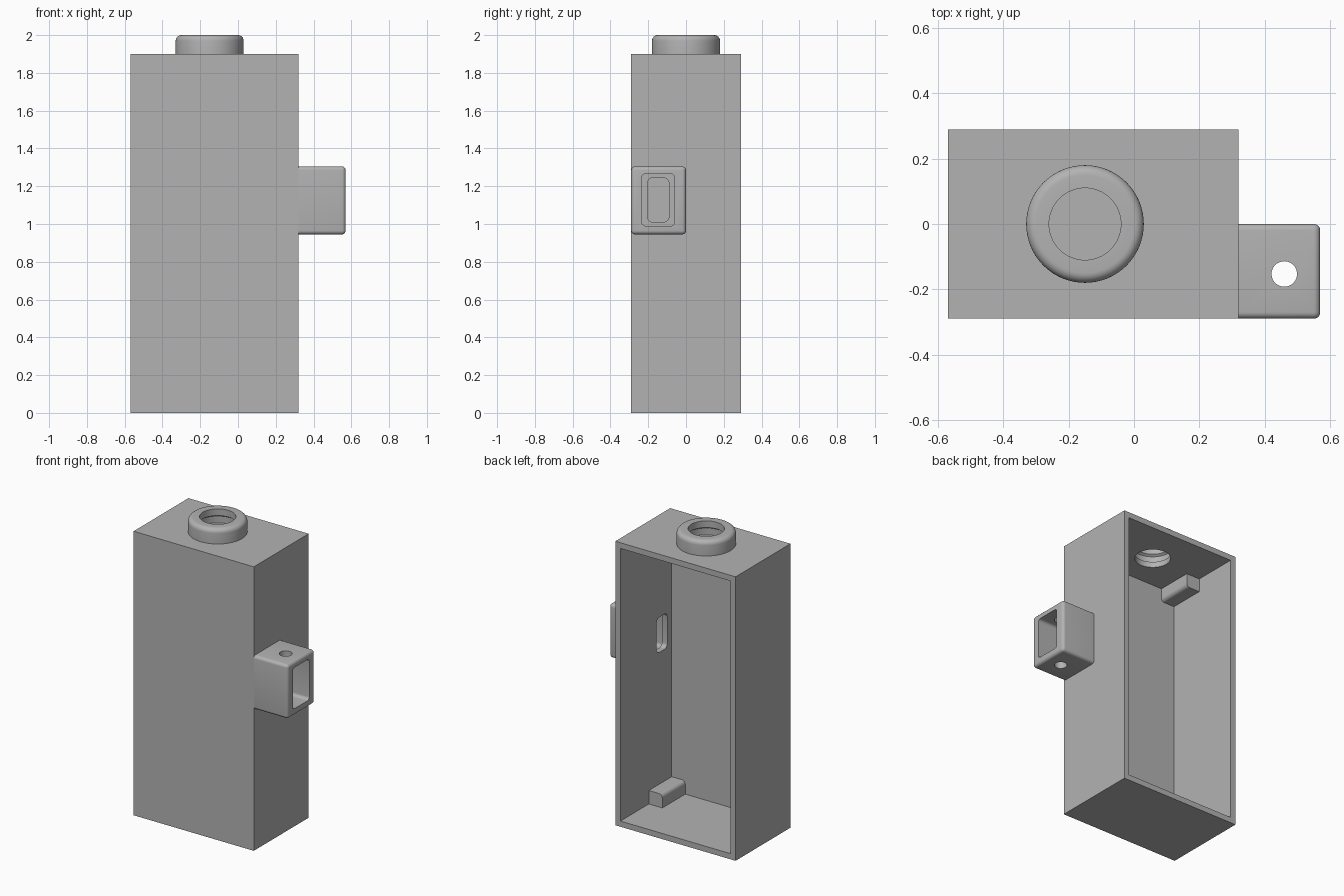
import bpy, bmesh, math
from mathutils import Matrix, Vector

if "Cube" in bpy.data.objects:
    bpy.data.objects.remove(bpy.data.objects["Cube"], do_unlink=True)

grey = bpy.data.materials.new("neutral_grey")
grey.use_nodes = True
tone = (0.45, 0.45, 0.45, 1)
grey.diffuse_color = tone
grey.node_tree.nodes["Principled BSDF"].inputs["Base Color"].default_value = tone


def finish(name, bm):
    bmesh.ops.recalc_face_normals(bm, faces=bm.faces)
    mesh = bpy.data.meshes.new(name)
    bm.to_mesh(mesh)
    bm.free()
    mesh.materials.append(grey)
    obj = bpy.data.objects.new(name, mesh)
    bpy.context.collection.objects.link(obj)
    return obj


def box(name, low, high, radius=0, pick=None, segments=5):
    """Box between two corners; pick chooses the edges to round."""
    low, high = Vector(low), Vector(high)
    bm = bmesh.new()
    bmesh.ops.create_cube(bm, size=1)
    for v in bm.verts:
        v.co = (low + high) / 2 + v.co * (high - low)
    if radius:
        edges = [e for e in bm.edges if pick(*(v.co for v in e.verts))]
        bmesh.ops.bevel(bm, geom=edges, offset=radius, segments=segments,
                        profile=0.5, affect='EDGES')
    return finish(name, bm)


def rod(name, x, y, low, high, radius):
    bm = bmesh.new()
    bmesh.ops.create_cone(bm, cap_ends=True, segments=64, radius1=radius,
                          radius2=radius, depth=high - low,
                          matrix=Matrix.Translation((x, y, (low + high) / 2)))
    return finish(name, bm)


def activate(obj):
    bpy.ops.object.select_all(action='DESELECT')
    obj.select_set(True)
    bpy.context.view_layer.objects.active = obj


def cut(obj, *cutters):
    for cutter in cutters:
        activate(obj)
        mod = obj.modifiers.new("cut", 'BOOLEAN')
        mod.operation, mod.solver, mod.object = 'DIFFERENCE', 'EXACT', cutter
        bpy.ops.object.modifier_apply(modifier=mod.name)
        bpy.data.objects.remove(cutter, do_unlink=True)


def smooth(obj):
    activate(obj)
    bpy.ops.object.shade_smooth_by_angle(angle=math.radians(35))


def along_x(a, b):
    return abs(a.x - b.x) > 0.01


# Housing: open-backed shell with a neck hole and a side slot
L, R, F, B, TOP, WALL = -0.57, 0.32, -0.29, 0.29, 1.9, 0.038
NECK = -0.15
housing = box("housing", (L, F, 0), (R, B, TOP))
cut(housing,
    box("cavity", (L + WALL, F + WALL, WALL), (R - WALL, B + 0.1, TOP - WALL)),
    rod("neck_hole", NECK, 0, TOP - 0.1, TOP + 0.1, 0.11),
    box("slot", (R - 0.1, -0.205, 1.01), (R + 0.1, -0.09, 1.245), 0.03, along_x))
smooth(housing)

# Collar: lathed ring with rounded rim and an inner groove
rim = [(0.18 - 0.03 + 0.03 * math.cos(a), 1.97 + 0.03 * math.sin(a))
       for a in (math.pi / 2 * i / 6 for i in range(7))]
profile = [(0.125, TOP), (0.18, TOP)] + rim + [(0.11, 2), (0.11, 1.955), (0.125, 1.945)]
bm = bmesh.new()
verts = [bm.verts.new((NECK + r, 0, z)) for r, z in profile]
edges = [bm.edges.new((verts[i - 1], verts[i])) for i in range(len(verts))]
bmesh.ops.spin(bm, geom=verts + edges, cent=(NECK, 0, 0), axis=(0, 0, 1),
               angle=math.tau, steps=64, use_duplicate=False)
bmesh.ops.remove_doubles(bm, verts=bm.verts, dist=0.0001)
smooth(finish("collar", bm))

# Side bracket: rounded sleeve with a vertical pin hole
bracket = box("side_bracket", (R, F, 0.945), (0.57, 0, 1.305), 0.02,
              lambda a, b: max(a.x, b.x) > R + 0.01)
cut(bracket,
    box("sleeve", (R - 0.1, -0.235, 0.99), (0.7, -0.06, 1.265), 0.02, along_x),
    rod("pin_hole", 0.46, -0.153, 0.8, 1.5, 0.039))
smooth(bracket)

# Corner blocks inside the housing, rounded on the free long edge
for level in ("lower", "upper"):
    for side in ("left", "right"):
        x0, x1 = (R - WALL, R - WALL - 0.1) if side == "left" else (L + WALL, L + WALL + 0.1)
        z0, z1 = (WALL, WALL + 0.09) if level == "lower" else (TOP - WALL, TOP - WALL - 0.09)
        block = box(f"{level}_{side}_corner_block",
                    (min(x0, x1), F + WALL, min(z0, z1)), (max(x0, x1), -0.01, max(z0, z1)),
                    0.025, lambda a, b: all(abs(p.x - x1) + abs(p.z - z1) < 0.01 for p in (a, b)))
        smooth(block)
